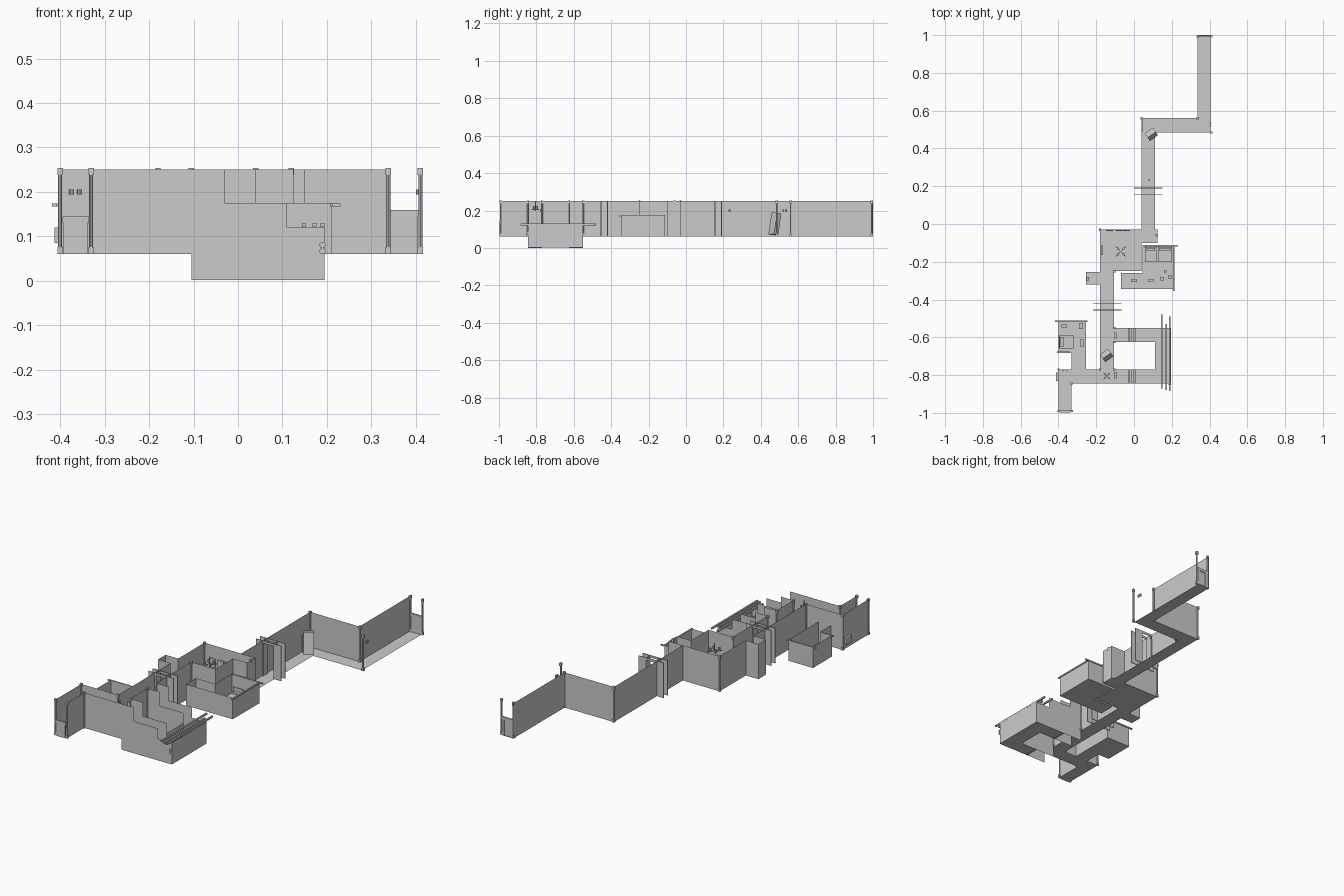
import bpy, bmesh, math
from mathutils import Matrix

if "Cube" in bpy.data.objects:
    bpy.data.objects.remove(bpy.data.objects["Cube"])

F, T, R = 0.06, 0.25, 0.175   # main floor, wall top, small room top


def finish(name, bm):
    me = bpy.data.meshes.new(name)
    bm.to_mesh(me)
    bm.free()
    ob = bpy.data.objects.new(name, me)
    bpy.context.collection.objects.link(ob)
    return ob


def quad(bm, pts):
    bm.faces.new([bm.verts.new(p) for p in pts])


def walls(name, path, z0=F, z1=T):
    """Thin upright planes along a plan path."""
    bm = bmesh.new()
    for (a, b), (c, d) in zip(path, path[1:]):
        quad(bm, [(a, b, z0), (c, d, z0), (c, d, z1), (a, b, z1)])
    return finish(name, bm)


def floor(name, rects, z=F):
    bm = bmesh.new()
    for x0, x1, y0, y1 in rects:
        quad(bm, [(x0, y0, z), (x1, y0, z), (x1, y1, z), (x0, y1, z)])
    return finish(name, bm)


def box(name, x0, x1, y0, y1, z0, z1, rot=None):
    bm = bmesh.new()
    bmesh.ops.create_cube(bm, size=1)
    bmesh.ops.scale(bm, vec=(x1 - x0, y1 - y0, z1 - z0), verts=bm.verts)
    ob = finish(name, bm)
    ob.location = ((x0 + x1) / 2, (y0 + y1) / 2, (z0 + z1) / 2)
    if rot:
        ob.rotation_euler = rot
    return ob


def rod(name, x, y, z, r, length, axis='Z', sides=8):
    bm = bmesh.new()
    bmesh.ops.create_cone(bm, cap_ends=True, segments=sides, radius1=r, radius2=r, depth=length)
    ob = finish(name, bm)
    ob.location = (x, y, z)
    ob.rotation_euler = {'Z': (0, 0, 0), 'X': (0, math.pi / 2, 0), 'Y': (math.pi / 2, 0, 0)}[axis]
    return ob


# floors
floor("north_corridor_floor", [(.335, .405, .485, 1), (.04, .335, .485, .56), (.04, .11, -.10, .485)])
floor("hall_floor", [(-.18, .04, -.25, -.03), (.04, .125, -.10, -.03), (-.255, -.18, -.32, -.255)])
floor("south_corridor_floor", [(-.18, -.105, -.77, -.25), (-.40, -.105, -.845, -.77), (-.40, -.33, -.995, -.845),
                               (-.105, -.03, -.845, -.77), (-.105, -.03, -.625, -.55)])
floor("right_room_floor", [(.045, .21, -.345, -.115), (-.07, .045, -.345, -.26)])
floor("left_room_floor", [(-.40, -.255, -.68, -.515), (-.33, -.255, -.77, -.68)])
floor("lower_floor", [(.02, .195, -.845, -.77), (.02, .195, -.625, -.55), (.11, .195, -.77, -.625)], 0.002)

# corridor walls, the outer sides of the north run are open
walls("north_corridor_wall", [(.335, 1), (.335, .56), (.04, .56), (.04, -.03)])
walls("hall_wall", [(.125, -.03), (-.18, -.03), (-.18, -.255)])
walls("hall_front_wall", [(-.105, -.25), (.04, -.25), (.04, -.10), (.125, -.10), (.125, -.03)])
walls("closet_wall", [(-.18, -.255), (-.255, -.255), (-.255, -.32), (-.18, -.32)])
walls("south_corridor_wall", [(-.18, -.32), (-.18, -.77), (-.40, -.77), (-.40, -.995)])
walls("south_corridor_inner_wall", [(-.105, -.25), (-.105, -.55)])
walls("stairwell_back_wall", [(-.105, -.625), (-.105, -.77)])
walls("south_corridor_front_wall", [(-.105, -.845), (-.33, -.845), (-.33, -.995)])

# side rooms
walls("right_room_wall", [(.045, -.115), (.21, -.115), (.21, -.345), (-.07, -.345), (-.07, -.26),
                          (.045, -.26), (.045, -.115)], F, R)
walls("left_room_wall", [(-.40, -.515), (-.255, -.515), (-.255, -.77), (-.33, -.77), (-.33, -.68),
                         (-.40, -.68), (-.40, -.515)], F, R)

# stepped stairwell walls and lower passage
for i, y in enumerate((-.845, -.77, -.625, -.55)):
    walls(f"stair_top_wall_{i}", [(-.105, y), (-.03, y)], 0.002, T)
    walls(f"stair_low_wall_{i}", [(-.03, y), (.11, y)], 0.002, R)
walls("lower_outer_wall", [(.11, -.845), (.195, -.845), (.195, -.55), (.11, -.55)], 0.002, .12)
walls("lower_inner_wall", [(.11, -.77), (.11, -.625)], 0.002, .12)

# flights of steps
for i, (y0, y1) in enumerate(((-.845, -.77), (-.625, -.55))):
    bm = bmesh.new()
    n = 5
    for k in range(n):
        xa, xb = -.03 + k * .01, -.02 + k * .01
        za, zb = F - k * F / n, F - (k + 1) * F / n + .001
        quad(bm, [(xa, y0, za), (xa, y1, za), (xa, y1, zb), (xa, y0, zb)])
        quad(bm, [(xa, y0, zb), (xb, y0, zb), (xb, y1, zb), (xa, y1, zb)])
    finish(f"steps_{i}", bm)

# corner pillars with base and cap
pillars = [(.338, .998, 0), (.410, .998, 0), (.338, .56, 0), (.410, .485, 0), (.04, .56, 0), (-.18, -.03, 0),
           (.12, -.06, 0), (-.105, -.25, 0), (-.105, -.55, 0), (-.105, -.625, 0), (-.105, -.77, 0),
           (-.18, -.77, 0), (-.33, -.845, 0), (-.40, -.77, 0), (-.40, -.99, 0), (-.33, -.99, 0)]
for i, (x, y, _) in enumerate(pillars):
    y = min(y, .993)
    rod(f"pillar_{i}", x, y, (F + T) / 2, .0045, T - F)
    for part, z in (("base", F + .008), ("cap", T - .004)):
        box(f"pillar_{part}_{i}", x - .006, x + .006, y - .006, y + .006, z - .008, z + .008)

# doorways across the corridors
for i, (cx, ya, yb) in enumerate(((.075, .155, .19), (-.1425, -.455, -.42))):
    for j, y in enumerate((ya, yb)):
        for s in (-1, 1):
            xs = sorted((cx + s * .03, cx + s * .075))
            box(f"door_fin_{i}_{j}_{s}", *xs, y - .002, y + .002, F, T)
        box(f"door_lintel_{i}_{j}", cx - .03, cx + .03, y - .002, y + .002, T - .012, T)
    for s in (-1, 1):
        walls(f"door_jamb_{i}_{s}", [(cx + s * .03, ya), (cx + s * .03, yb)])


# end hearths with mantel
def hearth(tag, x0, x1, y, d, top):
    y0, y1 = sorted((y, y + d))
    w = (x1 - x0) * .2
    box(f"hearth_back_{tag}", x0, x1, y0, y0 + (y1 - y0) * .5, F, top)
    for s, (a, b) in enumerate(((x0, x0 + w), (x1 - w, x1))):
        box(f"hearth_post_{tag}_{s}", a, b, y0, y1, F, top - .015)
    box(f"hearth_mantel_{tag}", x0 - .003, x1 + .003, y0, y1, top - .015, top)


hearth("south", -.392, -.338, -.998, .01, .145)
hearth("north", .342, .405, .998, -.008, .16)
box("corner_panel", .041, .046, .487, .555, F, .155)

# leaning slabs
for i, (x, y) in enumerate(((.092, .475), (-.145, -.695))):
    box(f"leaning_slab_{i}", x - .026, x + .026, y - .014, y + .014, .07, .187,
        (math.radians(-10), 0, math.radians(35)))

# hanging lamps
for i, (x, y, s) in enumerate(((-.07, -.145, .022), (-.145, -.805, .014))):
    for k in range(4):
        a = math.pi / 4 + k * math.pi / 2
        px, py = x + s * math.cos(a), y + s * math.sin(a)
        box(f"lamp_arm_{i}_{k}", px - s * .7, px + s * .7, py - .002, py + .002, .203, .208, (0, 0, a))
        rod(f"lamp_shade_{i}_{k}", px, py, .215, s * .28, .016)
    rod(f"lamp_stem_{i}", x, y, .222, .003, .05)

# beds
for i, (x0, x1, y0, y1) in enumerate(((.058, .118, -.20, -.12), (.128, .20, -.20, -.12), (-.397, -.32, -.66, -.59))):
    box(f"bed_{i}", x0, x1, y0, y1, F, .083)
    box(f"bed_headboard_{i}", x0, x0 + .004 if i == 2 else x1, y0 if i == 2 else y1 - .004, y1, F, .11)
    px = .018 if i == 2 else x1 - x0 - .014
    box(f"pillow_{i}", x0 + .007, x0 + .007 + px, y1 - .06 if i == 2 else y1 - .024, y1 - .007, .083, .092)

# small furniture
for i, (x, y, w, d, h) in enumerate(((.09, -.30, .025, .015, .03), (.15, -.29, .018, .018, .025),
                                     (.19, -.28, .016, .022, .035), (.0, -.30, .03, .012, .03),
                                     (.165, -.25, .014, .014, .02), (-.28, -.54, .02, .03, .04),
                                     (-.37, -.54, .03, .018, .03), (-.275, -.63, .014, .04, .03),
                                     (-.10, -.80, .014, .035, .04), (-.10, -.59, .014, .03, .04),
                                     (-.245, -.29, .014, .02, .05), (-.17, -.14, .012, .05, .03))):
    box(f"cabinet_{i}", x - w / 2, x + w / 2, y - d / 2, y + d / 2, F, F + h)
for i, x in enumerate((-.13, -.08, -.04)):
    box(f"hall_picture_{i}", x - .018, x + .018, -.036, -.031, .13, .18)

# eave bars over the rooms and the lower passage
for i, (x, y0, y1) in enumerate(((.148, -.87, -.48), (.172, -.88, -.53), (.190, -.885, -.49))):
    box(f"lower_beam_{i}", x - .004, x + .004, y0, y1, .121, .130)
box("right_room_rail_back", .05, .23, -.119, -.112, .167, .174)
box("right_room_rail_side", .207, .214, -.355, -.112, .167, .174)
box("left_room_rail_back", -.418, -.245, -.518, -.511, .167, .174)
box("left_room_rail_side", -.408, -.338, -.683, -.676, .167, .174)
box("left_wall_unit", -.412, -.40, -.83, -.785, .085, .12)

# wall valves and sconces
for i, z in enumerate((.067, .081)):
    rod(f"valve_{i}", .19, -.849, z, .007, .006, 'Y', 12)
for i, (x, y) in enumerate(((-.375, -.775), (-.357, -.775), (.08, .232), (.405, .52), (.405, .535))):
    rod(f"sconce_{i}", x, y, .20, .005, .012)
